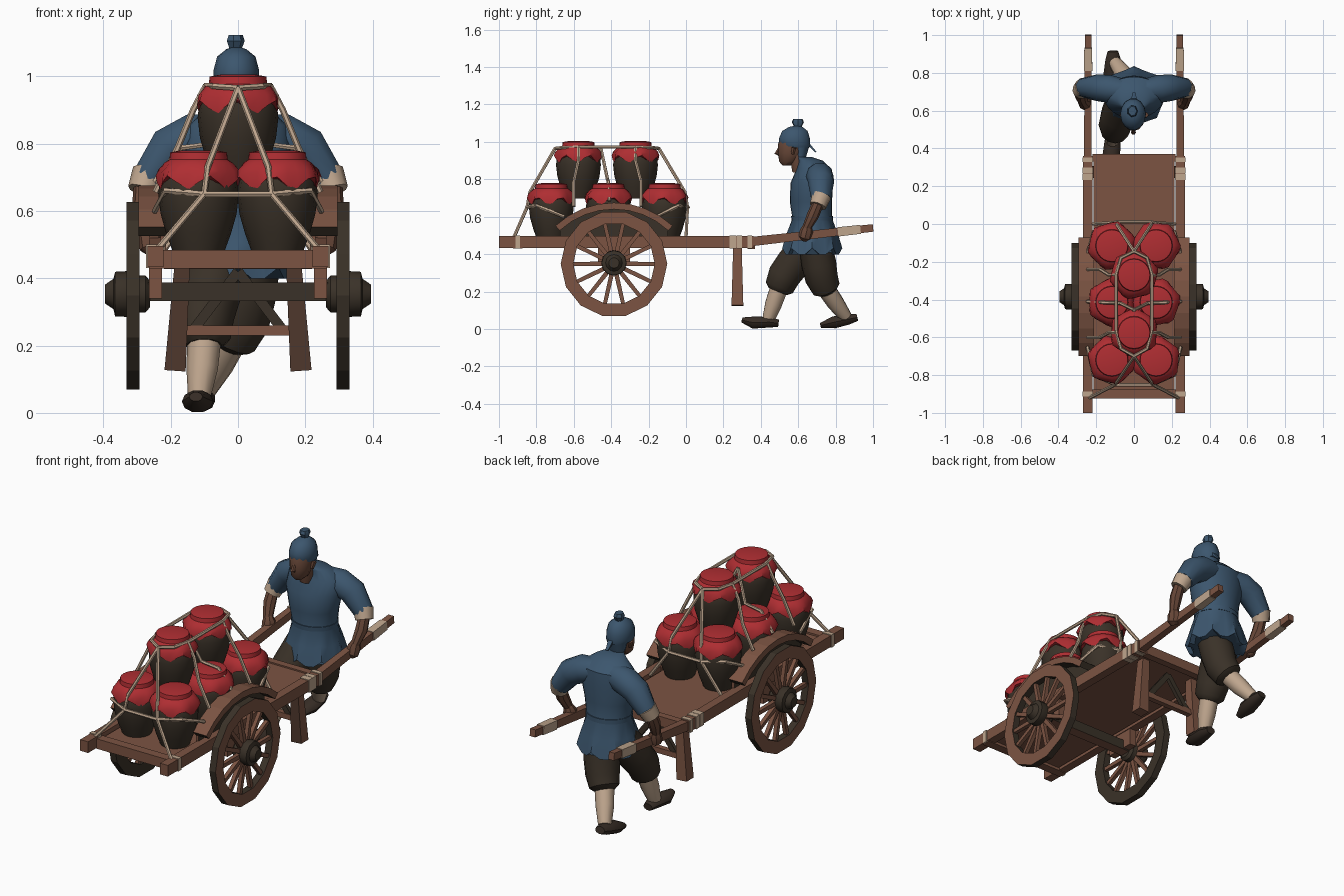
import bpy, bmesh, math
from math import sin, cos, tau
from mathutils import Vector as V

cube = bpy.data.objects.get("Cube")
if cube:
    bpy.data.objects.remove(cube, do_unlink=True)


def material(name, r, g, b):
    m = bpy.data.materials.new(name)
    m.use_nodes = True
    m.diffuse_color = (r, g, b, 1)
    bsdf = next(n for n in m.node_tree.nodes if n.type == 'BSDF_PRINCIPLED')
    bsdf.inputs["Base Color"].default_value = (r, g, b, 1)
    return m


WOOD = material("brown wood", .2, .088, .055)
OLD = material("dark wood", .075, .038, .025)
DARK = material("dark clay", .042, .031, .021)
RED = material("red cloth", .43, .027, .032)
BLUE = material("blue cloth", .045, .093, .155)
TAN = material("tan linen", .52, .38, .27)
SKIN = material("brown skin", .14, .064, .04)
BLACK = material("dark shoe", .038, .026, .019)
smooth_parts = []


def skin(name, rings, mat, loop=False, smooth=False):
    """Bridge equal rings of points into a solid."""
    bm = bmesh.new()
    rows = [[bm.verts.new(p) for p in ring] for ring in rings]
    n = len(rows[0])
    for i in range(len(rows) - (0 if loop else 1)):
        a, b = rows[i], rows[(i + 1) % len(rows)]
        for k in range(n):
            j = (k + 1) % n
            bm.faces.new((a[k], a[j], b[j], b[k]))
    if not loop:
        bm.faces.new(rows[0])
        bm.faces.new(rows[-1])
    bmesh.ops.recalc_face_normals(bm, faces=bm.faces)
    me = bpy.data.meshes.new(name)
    bm.to_mesh(me)
    bm.free()
    me.materials.append(mat)
    ob = bpy.data.objects.new(name, me)
    bpy.context.collection.objects.link(ob)
    if smooth:
        smooth_parts.append(ob)
    return ob


def paint(ob, mat, rule):
    """Give a second colour to the faces whose normal fits the rule."""
    ob.data.materials.append(mat)
    for f in ob.data.polygons:
        f.material_index = int(rule(f.normal))


def sweep(name, pts, section, scales, mat, smooth=False):
    """Carry a 2D section along a path."""
    pts = [V(p) for p in pts]
    whole = (pts[-1] - pts[0]).normalized()
    ref = V((0, 1, 0)) if abs(whole.z) > .8 else V((0, 0, 1))
    rings = []
    for i, p in enumerate(pts):
        d = (pts[min(i + 1, len(pts) - 1)] - pts[max(i - 1, 0)]).normalized()
        side = d.cross(ref).normalized()
        up = side.cross(d)
        rings.append([p + (side * u + up * v) * scales[i] for u, v in section])
    return skin(name, rings, mat, smooth=smooth)


def tube(name, pts, radii, mat, sides=10, squash=1):
    sec = [(cos(tau * k / sides), squash * sin(tau * k / sides)) for k in range(sides)]
    return sweep(name, pts, sec, radii, mat, True)


def beam(name, a, b, w, h, mat=WOOD, taper=1):
    sec = [(-w / 2, -h / 2), (w / 2, -h / 2), (w / 2, h / 2), (-w / 2, h / 2)]
    return sweep(name, (a, b), sec, (1, taper), mat)


def lathe(name, centre, profile, mat, sides=16, wave=0, lobes=5, turn=0):
    """Elliptic rings (rx, ry, z, y offset, ruffle)."""
    c = V(centre)
    rings = []
    for rx, ry, z, dy, ruffle in profile:
        ring = []
        for k in range(sides):
            a = tau * k / sides
            f = wave * ruffle * cos(lobes * a + turn)
            ring.append(c + V(((rx + f * .4) * cos(a), dy + (ry + f * .4) * sin(a), z + f)))
        rings.append(ring)
    return skin(name, rings, mat, smooth=True)


# Cart bed
beam("deck", (0, -.9, .46), (0, .37, .46), .43, .03)
beam("front_crossbeam", (-.265, -.9, .457), (.265, -.9, .457), .05, .055)
beam("rear_crossbeam", (-.22, .35, .455), (.22, .35, .455), .04, .055)
paint(beam("axle", (-.3, -.385, .36), (.3, -.385, .36), .06, .055), DARK, lambda n: abs(n.y) > .5)
beam("leg_crossbar", (-.17, .275, .245), (.17, .275, .245), .03, .03)

WY, WZ, R = -.385, .348, .285
for s, side in ((1, "left"), (-1, "right")):
    # Rails, handles and their wrappings
    beam(side + "_rail", (s * .245, -1, .465), (s * .245, .36, .465), .048, .062)
    grip = [V((s * .245, .33, .465)), V((s * .242, 1, .54))]
    beam(side + "_handle", *grip, .042, .05, WOOD, .8)
    beam(side + "_handle_wrap", grip[0].lerp(grip[1], .72), grip[0].lerp(grip[1], .9), .044, .05, TAN, .95)
    for y, w in ((-.9, .025), (.25, .035), (.285, .03), (.34, .025)):
        beam(side + "_rail_wrap", (s * .245, y - w / 2, .465), (s * .245, y + w / 2, .465), .056, .07, TAN)
    # Supports
    ob = beam(side + "_leg", (s * .165, .275, .45), (s * .187, .275, .125), .045, .045, WOOD, 1.4)
    paint(ob, OLD, lambda n: n.y < -.5)
    beam(side + "_leg_brace", (0, .275, .42), (s * .13, .275, .25), .022, .03, DARK)
    beam(side + "_axle_block", (s * .245, -.47, .39), (s * .245, -.3, .39), .04, .1)
    # Arched wheel guard and the board below it
    arc = []
    board = []
    for i in range(9):
        t = -.75 + 1.5 * i / 8
        d = V((0, sin(t), cos(t)))
        base = V((0, WY, .215))
        top, low = base + d * .46, base + d * .425
        arc.append([top + V((s * .212, 0, 0)), top + V((s * .295, 0, 0)),
                    low + V((s * .295, 0, 0)), low + V((s * .212, 0, 0))])
        board.append([V((s * x, low.y, z)) for x, z in
                      ((.214, low.z), (.23, low.z), (.23, .47), (.214, .47))])
    paint(skin(side + "_wheel_guard", arc, WOOD), DARK, lambda n: n.z < -.3)
    paint(skin(side + "_guard_board", board, WOOD), DARK, lambda n: n.x * s > .5)
    # Wheel: faceted rim with dark tread and back, spokes, turned hub
    rim = []
    for i in range(14):
        a = tau * i / 14
        d = V((0, cos(a), sin(a)))
        c = V((s * .312, WY, WZ))
        rim.append([c + d * r + V((x, 0, 0)) for r, x in
                    ((.218, -.019), (R, -.019), (R, .019), (.218, .019))])
        beam(side + "_spoke", c + d * .045, c + d * .225, .024, .024, WOOD, .85)
    paint(skin(side + "_wheel_rim", rim, WOOD, loop=True), DARK, lambda n: n.x * s < .5)
    hub = ((.262, .04), (.275, .055), (.295, .055), (.33, .068), (.365, .066), (.37, .045), (.395, .028))
    tube(side + "_hub", [(s * x, WY, WZ + .005) for x, r in hub], [r for x, r in hub], DARK, 12)


# Jars with ragged, draped cloth covers
def jar(x, y, z):
    body = ((.074, 0), (.096, .06), (.113, .12), (.12, .18), (.114, .23), (.085, .27), (.075, .29))
    lathe("jar", (x, y, z), [(r, r, h, 0, 0) for r, h in body], DARK)
    cover = ((.09, .215, 0), (.124, .212, 1), (.121, .245, .3), (.1, .272, 0), (.087, .28, 0),
             (.084, .302, 0), (.05, .308, 0))
    lathe("jar_cover", (x, y, z), [(r, r, h, 0, k) for r, h, k in cover], RED, 24, .02, 6, x * 9 + y * 5)


for y in (-.72, -.415, -.115):
    for x in (-.117, .117):
        jar(x, y, .472)
for y in (-.575, -.27):
    jar(0, y, .697)


# Lashing ropes
def rope(*pts):
    tube("rope", pts, [.0095] * len(pts), TAN, 6)


for s in (1, -1):
    rope((0, -.7, .965), (s * .09, -.835, .73), (s * .1, -.85, .65), (s * .235, -.92, .49))
    rope((0, -.7, .965), (s * .07, -.66, .97), (s * .095, -.56, .972), (s * .095, -.27, .972),
         (s * .07, -.18, .97), (0, -.145, .965))
    rope((0, -.145, .965), (s * .09, -.005, .73), (s * .1, .008, .65), (s * .22, 0, .485))
    for y, low in ((-.575, -.6), (-.27, -.24)):
        rope((s * .095, y, .972), (s * .133, y, .9), (s * .18, low, .785), (s * .245, low, .655))
    # Short ties from the middle of the load to the outer jars
    rope((0, -.455, .965), (s * .07, -.42, .8), (s * .17, -.415, .787), (s * .247, -.41, .685))
    rope((s * .1, -.85, .65), (s * .215, -.8, .66), (s * .247, -.65, .6))
    rope((s * .1, .01, .65), (s * .215, -.04, .66), (s * .247, -.16, .6))
for y in (-.852, .012):
    rope((-.1, y, .65), (.1, y, .65))

# Worker: robe with pleated skirt
lathe("robe", (0, 0, 0), [
    (.13, .13, .41, .675, 1), (.162, .152, .41, .675, 1), (.142, .132, .5, .675, .5),
    (.118, .106, .59, .675, 0), (.134, .113, .68, .668, 0), (.158, .113, .78, .672, 0),
    (.15, .094, .855, .685, 0), (.09, .066, .9, .665, 0), (.045, .045, .918, .63, 0)], BLUE, 24, .022, 8)
lathe("sash", (0, 0, 0), [(.123, .111, .58, .675, 0), (.124, .112, .605, .674, 0)], BLUE, 24)
tube("neck", [(0, .595, .835), (0, .6, .88), (0, .585, .95)], [.028, .04, .04], SKIN)

# Head, nose, ears and wrapped cap
lathe("head", (-.003, .56, 0), [
    (.02, .025, .875, -.02, 0), (.043, .05, .895, -.012, 0), (.056, .068, .94, 0, 0),
    (.06, .073, .99, .005, 0), (.05, .06, 1.03, .01, 0)], SKIN, 12)
tube("nose", [(-.003, .498, .965), (-.003, .484, .938), (-.003, .5, .93)], [.008, .013, .008], SKIN, 6)
lathe("cap", (-.005, .577, 0), [
    (.062, .078, .97, .008, 0), (.068, .085, .985, .004, 0), (.067, .084, 1.02, .003, 0),
    (.057, .07, 1.058, .005, 0), (.03, .037, 1.08, .01, 0), (.016, .016, 1.085, .014, 0)], BLUE, 14)
lathe("cap_back", (-.005, .612, 0), [(.045, .03, .92, 0, 0), (.058, .048, .98, 0, 0)], BLUE, 12)
lathe("cap_knot", (-.008, .598, 0), [
    (.017, .017, 1.075, 0, 0), (.028, .033, 1.105, 0, 0), (.022, .026, 1.122, 0, 0)], BLUE, 7)
beam("cap_tail", (0, .645, 1), (0, .695, .945), .035, .015, BLUE, .4)

for s, side in ((1, "left"), (-1, "right")):
    tube(side + "_ear", [(s * .055, .57, .935), (s * .063, .578, .97)], [.011, .014], SKIN, 6)
    # Arms reaching down to the handles
    tube(side + "_sleeve", [(s * .05, .705, .83), (s * .13, .715, .818), (s * .2, .722, .785), (s * .266, .722, .695)],
         [.062, .074, .07, .053], BLUE)
    tube(side + "_cuff", [(s * .262, .725, .712), (s * .283, .705, .658)], [.053, .046], TAN)
    tube(side + "_forearm", [(s * .28, .71, .68), (s * .282, .68, .61), (s * .268, .645, .54)],
         [.03, .033, .024], SKIN, 8)
    tube(side + "_hand", [(s * .268, .65, .555), (s * .262, .645, .525), (s * .258, .635, .49), (s * .25, .63, .475)],
         [.022, .036, .034, .018], SKIN, 8)


# Striding legs: trouser, stocking, shoe
def leg(side, hip, knee, hem, ankle, shoe):
    hip, knee, hem, ankle = V(hip), V(knee), V(hem), V(ankle)
    tube(side + "_trouser", [hip, hip.lerp(knee, .6), knee, hem.lerp(knee, .25), hem],
         [.088, .093, .088, .078, .052], DARK, 12)
    tube(side + "_stocking", [hem.lerp(knee, .2), hem.lerp(ankle, .45), ankle], [.05, .047, .034], TAN, 10)
    tube(side + "_shoe", shoe, [.028, .041, .047, .02], BLACK, 10, .72)


leg("right", (-.06, .655, .46), (-.1, .525, .285), (-.1, .49, .2), (-.115, .44, .05),
    [(-.113, .495, .03), (-.113, .45, .036), (-.12, .36, .034), (-.125, .3, .048)])
leg("left", (.04, .69, .46), (.005, .725, .27), (-.03, .755, .2), (-.1, .855, .065),
    [(-.112, .915, .062), (-.11, .87, .052), (-.115, .79, .035), (-.12, .72, .018)])

# Soften the rounded parts while keeping crisp edges
bpy.ops.object.select_all(action='DESELECT')
for ob in smooth_parts:
    ob.select_set(True)
bpy.context.view_layer.objects.active = smooth_parts[0]
bpy.ops.object.shade_smooth_by_angle(angle=math.radians(40))
